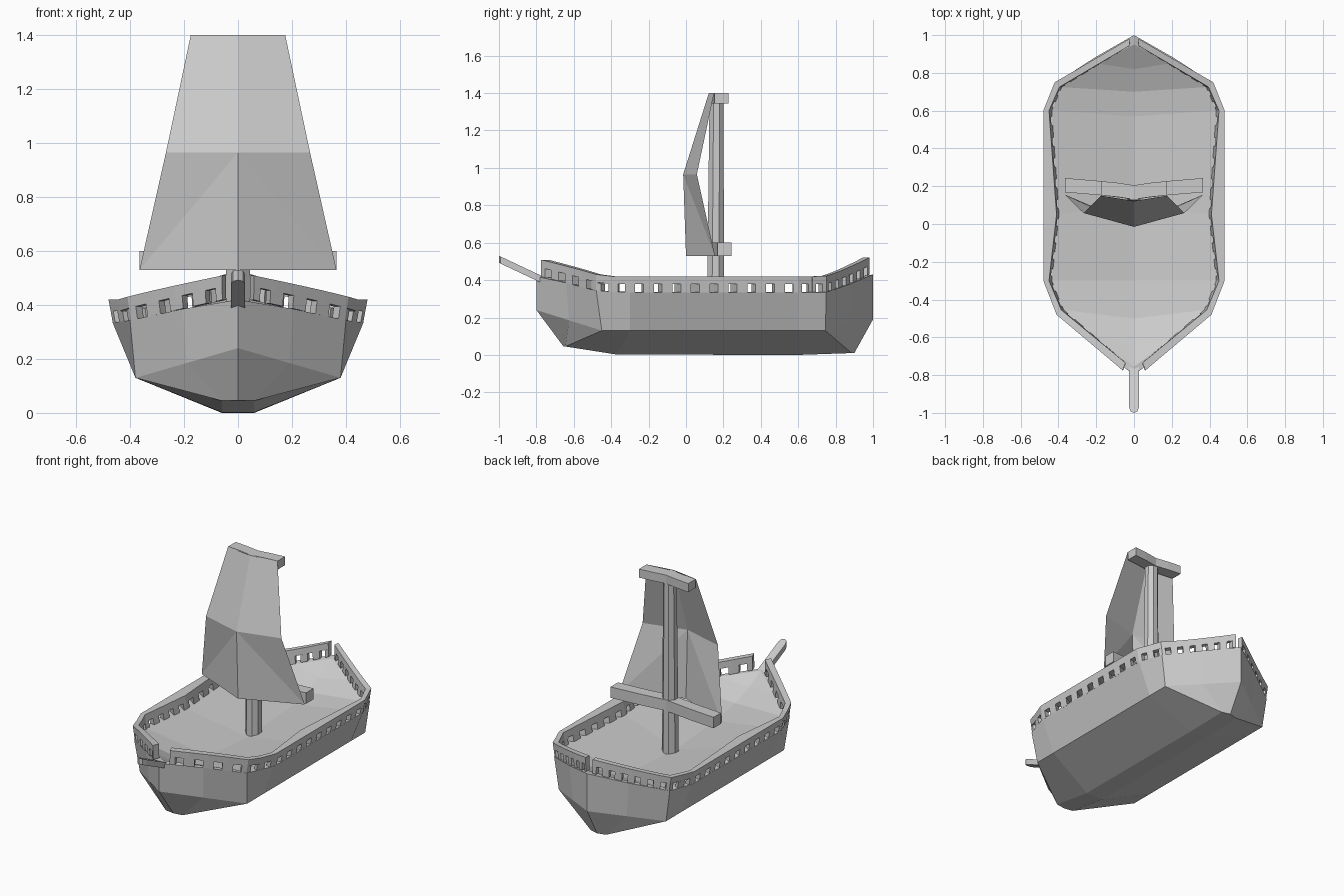
import bpy, bmesh, math
from mathutils import Vector

if "Cube" in bpy.data.objects:
    bpy.data.objects.remove(bpy.data.objects["Cube"])


def make(name, verts, faces, mirror=False):
    me = bpy.data.meshes.new(name)
    me.from_pydata([tuple(v) for v in verts], [], faces)
    bm = bmesh.new()
    bm.from_mesh(me)
    bmesh.ops.dissolve_degenerate(bm, dist=1e-5, edges=bm.edges)
    bmesh.ops.recalc_face_normals(bm, faces=bm.faces)
    bm.to_mesh(me)
    bm.free()
    ob = bpy.data.objects.new(name, me)
    bpy.context.collection.objects.link(ob)
    if mirror:
        m = ob.modifiers.new("mirror", 'MIRROR')
        m.use_clip = True
        m.merge_threshold = 0.0005
    return ob


def loft(name, rings, mirror=False, closed=False, caps=False):
    n = len(rings[0])
    verts = [p for r in rings for p in r]
    faces = []
    for i in range(len(rings) - 1):
        for j in range(n if closed else n - 1):
            k = (j + 1) % n
            faces.append((i*n + j, i*n + k, (i+1)*n + k, (i+1)*n + j))
    if caps:
        faces += [tuple(range(n)), tuple(range((len(rings)-1)*n, len(rings)*n))]
    return make(name, verts, faces, mirror)


def sheer(y):
    # rise of the bulwark toward bow and stern
    if y < -0.45:
        return 0.09 * ((-0.45 - y) / 0.33) ** 0.9
    if y > 0.74:
        return 0.09 * ((y - 0.74) / 0.22) ** 1.2
    return 0.0


# hull: half rings from the keel to the deck edge
keel = [(0, -.655, .045), (.06, -.645, .045), (.06, -.645, .045), (.06, -.37, .002), (.06, .6, 0),
        (.055, .885, .01), (.055, .885, .01), (0, .9, .01)]
chine = [(0, -.80, .24), (.19, -.625, .185), (.38, -.45, .13), (.38, -.3, .13), (.38, .6, .13),
         (.38, .745, .13), (.19, .8725, .16), (0, 1.0, .19)]
edge = [(0, -.80, .42), (.205, -.64, .385), (.40, -.48, .343), (.465, -.3, .335),
        (.465, .6, .335), (.41, .75, .335), (.21, .88, .38), (0, 1.0, .43)]
centre = [(0, y, z) for x, y, z in keel]
loft("hull", [centre, keel, chine, edge], mirror=True)

# deck: a dish, level under the bulwark and falling to the centre line
rim_plan = [(0, -.755), (.20, -.61), (.375, -.455), (.435, -.3), (.395, .05), (.435, .6),
            (.385, .725), (.19, .85), (0, .95)]
rim = [(x, y, .337 + sheer(y)) for x, y in rim_plan]
deck_edge = edge[:4] + [(.465, .05, .335)] + edge[4:]
spine = [(0, y, z) for y, z in ((-.755, .418), (-.64, .36), (-.5, .31), (-.3, .275), (.1, .245),
                                (.57, .275), (.7, .305), (.82, .35), (.95, .425))]
loft("deck", [deck_edge, rim, spine], mirror=True)

# bulwark: outer and inner plan corners, with the count of openings per leg
outer = [(.06, -.775), (.41, -.48), (.48, -.3), (.48, .1), (.48, .6), (.42, .75), (.025, .98)]
inner = [(.045, -.735), (.385, -.455), (.45, -.3), (.41, .05), (.45, .6), (.395, .725), (.022, .945)]
counts = [4, 2, 4, 5, 2, 6]
SILL, HEAD, TOP = .33, .378, .42
verts, faces = [], []


def block(leg, t0, t1, z0, z1):
    b = len(verts)
    for t in (t0, t1):
        o = Vector(outer[leg]).lerp(Vector(outer[leg + 1]), t)
        i = Vector(inner[leg]).lerp(Vector(inner[leg + 1]), t)
        s = sheer(o.y)
        for p, z in ((o, z0), (i, z0), (i, z1), (o, z1)):
            lean = 1 - .035 * (TOP - z) / (TOP - SILL)
            verts.append((p.x * lean, p.y, z + s))
    faces.extend([tuple(b + k for k in f) for f in
                  ((0, 1, 2, 3), (4, 5, 6, 7), (0, 1, 5, 4), (1, 2, 6, 5), (2, 3, 7, 6), (3, 0, 4, 7))])


for leg, n in enumerate(counts):
    for c in range(n):
        a, d = c / n, 1 / n
        block(leg, a, a + d, HEAD, TOP)
        block(leg, a, a + d * .28, SILL, HEAD)
        block(leg, a + d * .72, a + d, SILL, HEAD)
make("bulwark", verts, faces, mirror=True)


# bowsprit: a slanting spar with a rounded tip
plan = [(.026, -.74), (.026, -.97)]
plan += [(.026 * math.cos(a), -.97 - .03 * math.sin(a)) for a in (math.pi/4, math.pi/2, 3*math.pi/4)]
plan += [(-.026, -.97), (-.026, -.74)]


def slant(y):
    return .405 + (-.74 - y) * .47


loft("bowsprit", [[(x, y, slant(y) - .035) for x, y in plan],
                  [(x, y, slant(y) + .003) for x, y in plan]], closed=True, caps=True)


# mast: slightly tapered octagon
def octagon(r, y, z):
    return [(r * math.cos(math.pi * (k + .5) / 4), y + r * math.sin(math.pi * (k + .5) / 4), z)
            for k in range(8)]


loft("mast", [octagon(.05, .158, .235), octagon(.04, .163, 1.40)], closed=True, caps=True)


# yards: bars bent back at the ends
def yard(name, half, z0, z1, back):
    rings = []
    for x, sweep in ((-half, back), (-half / 2, back * .6), (0, 0), (half / 2, back * .6), (half, back)):
        f, r = .13 + sweep, .205 + sweep
        rings.append([(x, f, z0), (x, r, z0), (x, r, z1), (x, f, z1)])
    loft(name, rings, closed=True, caps=True)


yard("upper_yard", .175, 1.345, 1.40, .022)
yard("lower_yard", .365, .53, .60, .038)

# sail: bellied three-row sheet, the lower panels creased to the bottom corners
rows = [(.365, .53, 0.0, .155), (.267, .965, -.015, .058), (.175, 1.40, .122, .15)]
points = [p for h, z, c, e in rows for p in ((-h, e, z), (0, c, z), (h, e, z))]
make("sail", points, [(0, 1, 4), (0, 4, 3), (1, 2, 4), (2, 5, 4), (3, 4, 7, 6), (4, 5, 8, 7)])
